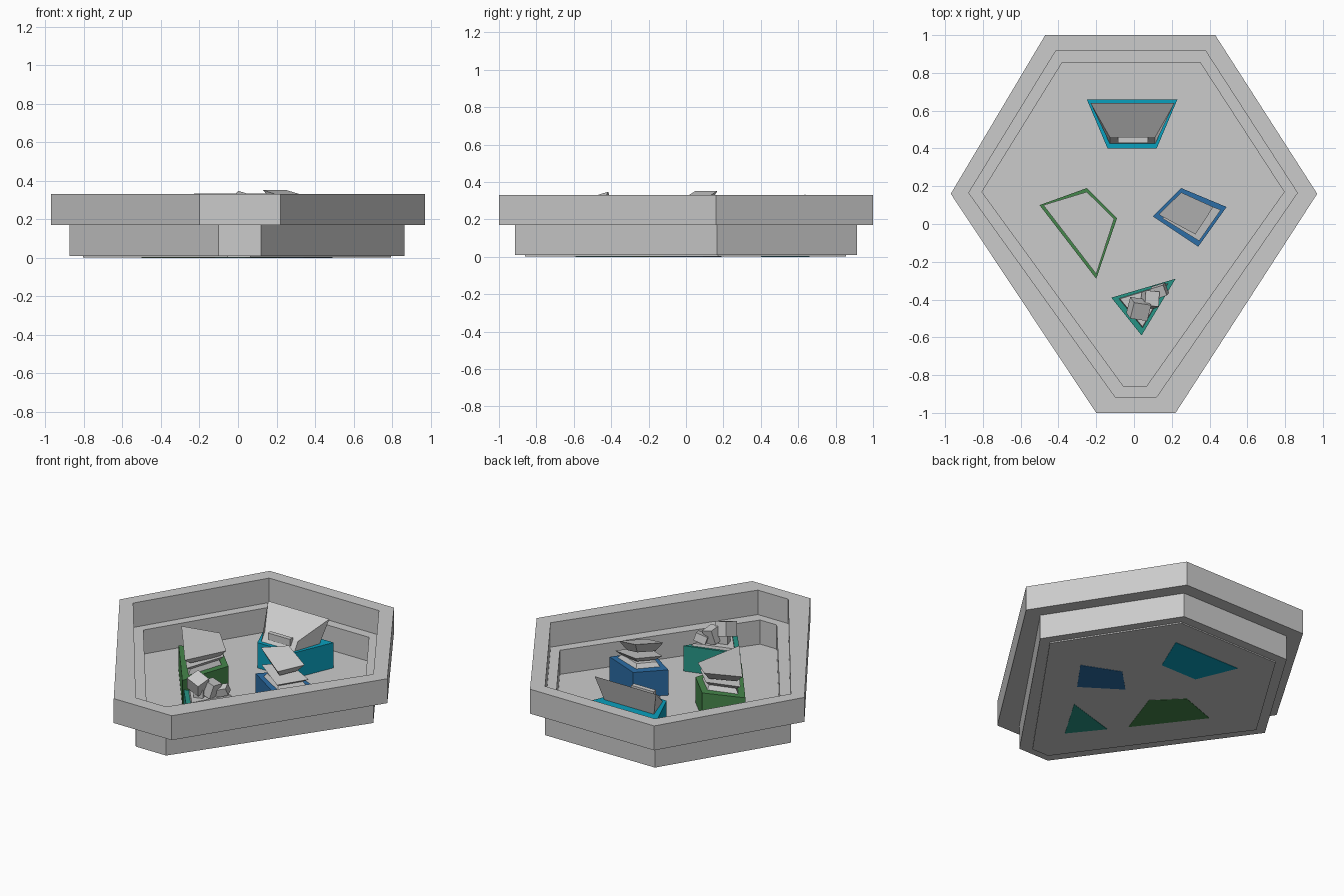
import bpy, bmesh
from mathutils import Matrix, Vector, Euler

if "Cube" in bpy.data.objects:
    bpy.data.objects.remove(bpy.data.objects["Cube"])


def finish(name, bm, color=None):
    bmesh.ops.recalc_face_normals(bm, faces=bm.faces[:])
    me = bpy.data.meshes.new(name)
    bm.to_mesh(me)
    bm.free()
    ob = bpy.data.objects.new(name, me)
    bpy.context.collection.objects.link(ob)
    if color:
        mat = bpy.data.materials.new(name + "_color")
        mat.diffuse_color = (*color, 1)
        mat.use_nodes = True
        mat.node_tree.nodes["Principled BSDF"].inputs["Base Color"].default_value = mat.diffuse_color
        me.materials.append(mat)
    return ob


def at(poly, z):
    return [(x, y, z) for x, y in poly]


def loft(name, rings, color=None, closed=False):
    """Skin a list of equal-length rings; cap the ends or join last to first."""
    bm = bmesh.new()
    vs = [[bm.verts.new(p) for p in r] for r in rings]
    n = len(rings[0])
    pairs = list(zip(vs, vs[1:])) + ([(vs[-1], vs[0])] if closed else [])
    for a, b in pairs:
        for i in range(n):
            j = (i + 1) % n
            bm.faces.new((a[i], a[j], b[j], b[i]))
    if not closed:
        bm.faces.new(vs[0])
        bm.faces.new(vs[-1])
    return finish(name, bm, color)


def scaled(ring, s, z):
    c = sum((Vector(p) for p in ring), Vector()) / len(ring)
    return [(c.x + (p[0] - c.x) * s, c.y + (p[1] - c.y) * s, z + (p[2] - c.z) * s)
            for p in ring]


def wall(name, outer, inner, z0, z1):
    loft(name, [at(outer, z0), at(outer, z1), at(inner, z1), at(inner, z0)], closed=True)


def box(name, loc, size, rot=(0, 0, 0)):
    bm = bmesh.new()
    bmesh.ops.create_cube(bm, size=1, matrix=Matrix.LocRotScale(
        Vector(loc), Euler(rot), Vector(size)))
    finish(name, bm)


# Tray: floor plate, lower wall, wider upper wall
outer = [(-.47, 1), (.43, 1), (.97, .16), (.22, -1), (-.2, -1), (-.97, .16)]
mid = [(-.415, .915), (.38, .915), (.865, .165), (.12, -.915), (-.1, -.915), (-.875, .165)]
inner = [(-.38, .855), (.35, .855), (.795, .17), (.065, -.86), (-.055, -.86), (-.805, .17)]
loft("tray_floor", [at(inner, .002), at(inner, .012)])
wall("lower_wall", mid, inner, .01, .17)
wall("upper_wall", outer, mid, .17, .33)

# Coloured plinths
H = .178
plinths = {
    "cyan_plinth": ([(-.25, .66), (.23, .66), (.12, .40), (-.14, .40)], (.003, .35, .51)),
    "teal_plinth": ([(-.12, -.39), (.22, -.29), (.04, -.59)], (.02, .3, .24)),
    "blue_plinth": ([(.25, .19), (.49, .09), (.34, -.12), (.10, .04)], (.025, .155, .38)),
    "green_plinth": ([(-.5, .10), (-.25, .19), (-.09, .03), (-.2, -.29)], (.06, .24, .07)),
}
for name, (poly, color) in plinths.items():
    loft(name, [at(poly, 0), at(poly, H)], color)

# Sloping wedge building with a small entrance box
loft("wedge_building", [[(s * w - .008, y, z) for w, y, z in
     ((.12, .425, H), (.12, .46, .23), (.222, .64, .335), (.18, .60, H))] for s in (-1, 1)])
box("wedge_entrance", (-.005, .445, .222), (.16, .03, .045))

# Flared stacked-plate building on the green plinth
roof = [(-.48, .10, .31), (-.25, .17, .30), (-.105, .028, .275), (-.2, -.265, .30)]
loft("green_roof", [scaled(roof, .72, .245), roof])
flat = [(x, y, 0) for x, y, z in roof]
loft("green_middle_plate", [scaled(flat, .72, .208), scaled(flat, .9, .235)])
loft("green_base_plate", [scaled(flat, .8, H), scaled(flat, .68, .21)])

# Tilted stacked-plate building on the blue plinth
roof = [(.25, .167, .352), (.42, .09, .30), (.325, -.055, .285), (.13, .05, .352)]
loft("blue_roof", [scaled(roof, .65, .265), roof])
plate = [(.26, .15, .25), (.46, .075, .22), (.345, -.09, .215), (.15, .03, .25)]
loft("blue_middle_plate", [scaled(plate, .7, .205), scaled(plate, 1, .235)])
flat = [(x, y, 0) for x, y, z in plate]
loft("blue_base_plate", [scaled(flat, .9, H), scaled(flat, .75, .205)])

# Cluster of tilted blocks on the teal plinth
tri = [(-.08, -.395, 0), (.18, -.315, 0), (.045, -.55, 0)]
loft("cluster_base", [scaled(tri, 1, H), scaled(tri, .95, .195)])
box("cluster_tall_block", (.025, -.45, .28), (.095, .09, .09), (.3, .3, -.15))
box("cluster_middle_block", (.085, -.40, .245), (.075, .08, .09), (-.15, .25, -.1))
box("cluster_small_block", (.135, -.355, .228), (.075, .06, .05), (.2, -.3, .3))
box("cluster_support", (.03, -.44, .22), (.06, .06, .06), (0, 0, .3))
